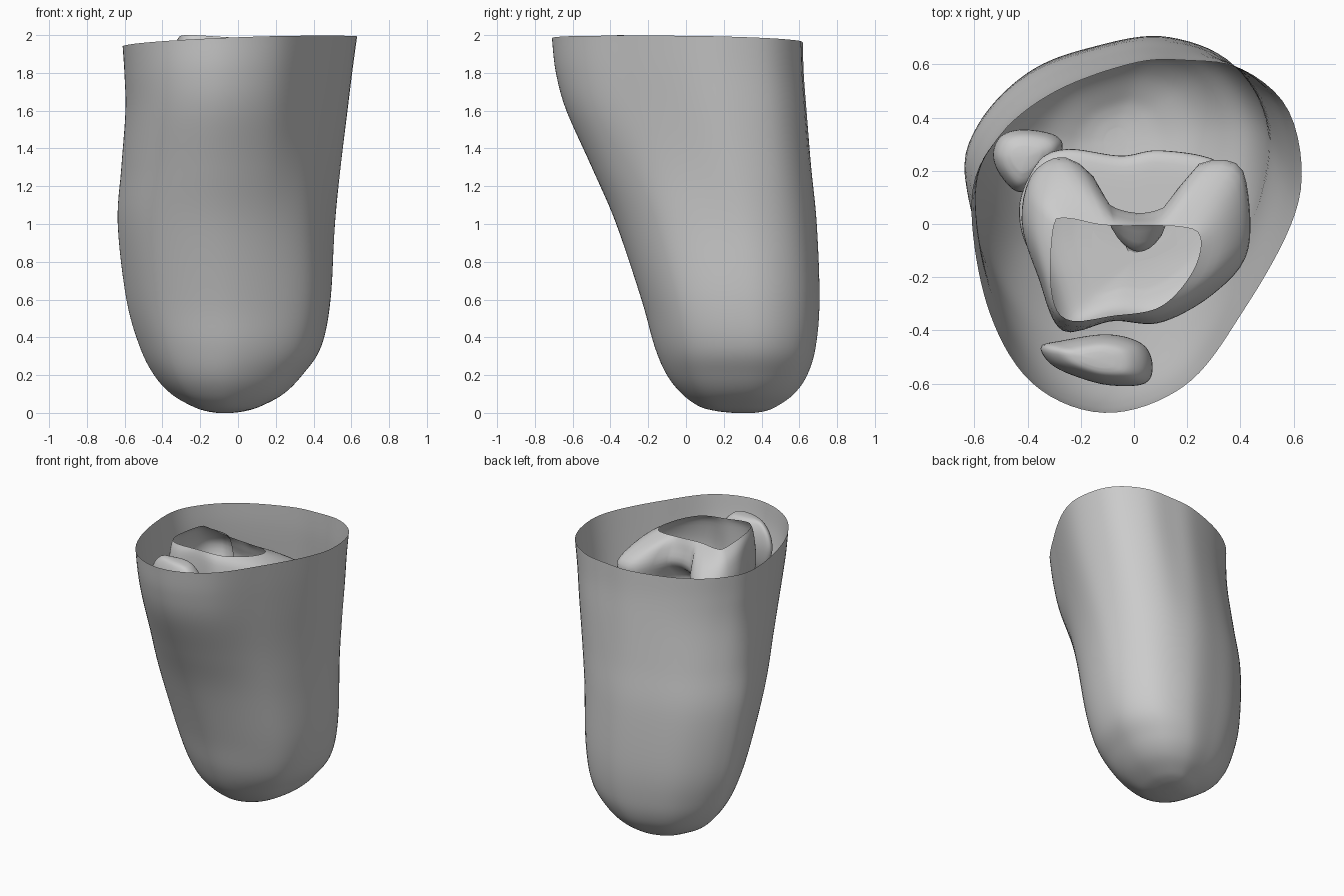
import bpy
import math
from mathutils import Vector

if "Cube" in bpy.data.objects:
    bpy.data.objects.remove(bpy.data.objects["Cube"], do_unlink=True)

SIDES = 96


def make_material(name, value):
    material = bpy.data.materials.new(name)
    material.use_nodes = True
    colour = (value, value, value, 1)
    material.diffuse_color = colour
    material.node_tree.nodes["Principled BSDF"].inputs["Base Color"].default_value = colour
    return material


grey = make_material("neutral grey", .6)


def catmull(a, b, c, d, t):
    return b + (c - a) * (t / 2) + (a * 2 - b * 5 + c * 4 - d) * (t * t / 2) \
        + (b * 3 - a - c * 3 + d) * (t ** 3 / 2)


def outline(points, centre=(0, 0)):
    """Smooth closed curve through points, resampled at equal angles about centre."""
    centre = Vector(centre)
    points = [Vector(p) - centre for p in points]
    count = len(points)
    dense = []
    for i in range(count):
        group = [points[(i + k - 1) % count] for k in range(4)]
        dense += [catmull(*group, step / 12) for step in range(12)]
    polar = sorted((math.atan2(p.y, p.x) % math.tau, p.length) for p in dense)
    polar = [(polar[-1][0] - math.tau, polar[-1][1])] + polar
    polar.append((polar[1][0] + math.tau, polar[1][1]))
    ring, j = [], 0
    for i in range(SIDES):
        angle = math.tau * i / SIDES
        while polar[j + 1][0] < angle:
            j += 1
        (a, ra), (b, rb) = polar[j], polar[j + 1]
        radius = ra + (rb - ra) * (angle - a) / max(b - a, 1e-6)
        ring.append(Vector((math.cos(angle), math.sin(angle))) * radius + centre)
    return ring


def place(ring, z, scale=1, centre=(0, 0), shift=(0, 0), slope=(0, 0)):
    """Scale a flat ring about centre, move it, and lift it to height z on a slope."""
    centre, shift, slope = Vector(centre), Vector(shift), Vector(slope)
    flat = [(p - centre) * scale + centre + shift for p in ring]
    return [Vector((p.x, p.y, z + slope.dot(p))) for p in flat]


def loft(name, rings, close_top=True, steps=4):
    """Skin rings listed from bottom to top, smoothing between them."""
    padded = [rings[0]] + rings + [rings[-1]]
    smooth = []
    for k in range(len(rings) - 1):
        group = padded[k:k + 4]
        for step in range(steps):
            smooth.append([catmull(*[r[i] for r in group], step / steps) for i in range(SIDES)])
    smooth.append(rings[-1])
    verts = [p for ring in smooth for p in ring]
    faces = []
    for k in range(len(smooth) - 1):
        for i in range(SIDES):
            j = (i + 1) % SIDES
            low, high = k * SIDES, (k + 1) * SIDES
            faces.append((low + i, low + j, high + j, high + i))
    ends = [(smooth[0], 0)]
    if close_top:
        ends.append((smooth[-1], len(verts) - SIDES))
    for ring, start in ends:
        pole = len(verts)
        verts.append(sum(ring, Vector((0, 0, 0))) / SIDES)
        for i in range(SIDES):
            a, b = start + i, start + (i + 1) % SIDES
            faces.append((b, a, pole) if start == 0 else (a, b, pole))
    mesh = bpy.data.meshes.new(name)
    mesh.from_pydata(verts, [], faces)
    mesh.materials.append(grey)
    mesh.shade_smooth()
    obj = bpy.data.objects.new(name, mesh)
    bpy.context.collection.objects.link(obj)


# Skin: an open sleeve, round at the closed end and pear-shaped at the rim
rim = [(-.61, .1), (-.51, .33), (-.3, .5), (0, .61), (.2, .62), (.4, .59), (.57, .45),
       (.63, .22), (.59, 0), (.42, -.31), (.2, -.6), (-.1, -.71), (-.38, -.6), (-.55, -.31)]
rim_shape = outline([((x - .01) / .62, (y + .045) / .665) for x, y in rim])
low_shape = outline([(-1, 0), (-.92, .38), (-.62, .73), (-.22, .91), (.3, 1), (.78, .77),
                     (1, .2), (.77, -.62), (0, -1), (-.71, -.73)])
levels = [  # height, right, left, front, back
    (0, -.11, -.03, .25, .36), (.01, -.17, .04, .16, .42), (.035, -.24, .12, .07, .48),
    (.1, -.35, .24, -.02, .57), (.2, -.44, .34, -.1, .64), (.35, -.515, .44, -.165, .685),
    (.6, -.585, .49, -.235, .705), (1, -.632, .515, -.37, .69), (1.3, -.615, .545, -.5, .66),
    (1.6, -.595, .58, -.635, .635), (1.8, -.6, .605, -.69, .62), (1.97, -.61, .63, -.71, .615)]
skin_rings = []
for z, right, left, front, back in levels:
    blend = min(max((z - .6) / 1.2, 0), 1)
    blend = blend * blend * (3 - 2 * blend)
    ring = []
    for low, high in zip(low_shape, rim_shape):
        q = low.lerp(high, blend)
        x = (left + right) / 2 + q.x * (left - right) / 2
        y = (front + back) / 2 + q.y * (back - front) / 2
        tilt = (x * .05 - y * .03) * (z / 2) ** 8
        ring.append(Vector((x, y, z + tilt)))
    skin_rings.append(ring)
loft("skin_sleeve", skin_rings, close_top=False, steps=6)

# Upper bone end: hollow slanted cut at the top, two rounded knuckles behind a notch
hub = (0, -.27)
core = (0, -.1)
slant = (-.05, -.1)
cut = outline([(-.3, 0), (-.24, .02), (-.1, -.005), (.17, -.01), (.25, -.05), (.22, -.18),
               (.1, -.31), (-.08, -.345), (-.25, -.36), (-.31, -.25)], hub)
knuckles = outline([(-.42, 0), (-.39, .17), (-.29, .245), (-.2, .22), (-.14, .16), (-.09, .07),
                    (.02, .035), (.12, .065), (.17, .14), (.23, .215), (.34, .235), (.415, .17),
                    (.425, -.1), (.3, -.26), (.1, -.37), (-.08, -.365), (-.27, -.4),
                    (-.36, -.2)], hub)
shoulder = [a.lerp(b, .58) for a, b in zip(cut, knuckles)]
# The notch hollows forward below the bridge between the knuckles
vault = []
for p in knuckles:
    near = max(0, 1 - ((p.x - .02) / .17) ** 2) if p.y > core[1] else 0
    vault.append(p - Vector((0, .13 * near)))
loft("thigh_bone_end", [
    place(vault, 1.54, .5, core), place(vault, 1.57, .8, core),
    place(vault, 1.65, .96, core), place(knuckles, 1.77, 1, core),
    place(shoulder, 1.89, slope=slant), place(cut, 1.952, slope=slant)], close_top=False)

# Shin bone: wide plateau tapering to a shaft
middle = (0, 0)
plateau = outline([(-.43, .05), (-.36, .23), (-.25, .28), (-.05, .255), (.1, .275), (.32, .23),
                   (.41, .08), (.36, -.12), (.12, -.26), (-.12, -.26), (-.36, -.14)])
shaft = outline([(-.17, .12), (0, .17), (.17, .12), (.14, -.05), (0, -.2), (-.14, -.05)])
loft("shin_bone", [
    place(shaft, .32, .5, middle, (-.05, .11)), place(shaft, .36, .8, middle, (-.05, .11)),
    place(shaft, .8, .85, middle, (-.04, .09)), place(shaft, 1.1, 1.1, middle, (-.02, .05)),
    place(plateau, 1.35, .85), place(plateau, 1.47), place(plateau, 1.53, .93),
    place(plateau, 1.54, .5)])

# Calf bone: slim strut with a knobbed head
knob = (-.41, .25)
head = outline([(-.53, .26), (-.5, .33), (-.42, .355), (-.3, .335), (-.27, .28),
                (-.34, .17), (-.43, .12), (-.5, .18)], knob)
loft("calf_bone", [
    place(head, .4, .3, knob, (.04, 0)), place(head, .44, .5, knob, (.04, 0)),
    place(head, 1, .5, knob, (.02, 0)), place(head, 1.22, .85, knob),
    place(head, 1.32, 1, knob), place(head, 1.4, .8, knob), place(head, 1.43, .4, knob)])

# Kneecap: flattened disc near the front of the sleeve
disc = (-.14, -.51)
cap = outline([(-.35, -.46), (-.28, -.44), (-.1, -.415), (.03, -.45), (.07, -.53), (.04, -.6),
               (-.1, -.605), (-.24, -.565), (-.32, -.52)], disc)
loft("kneecap", [
    place(cap, 1.58, .3, disc), place(cap, 1.62, .65, disc), place(cap, 1.7, .9, disc),
    place(cap, 1.8, 1, disc), place(cap, 1.89, .88, disc), place(cap, 1.95, .6, disc),
    place(cap, 1.965, .3, disc)])
